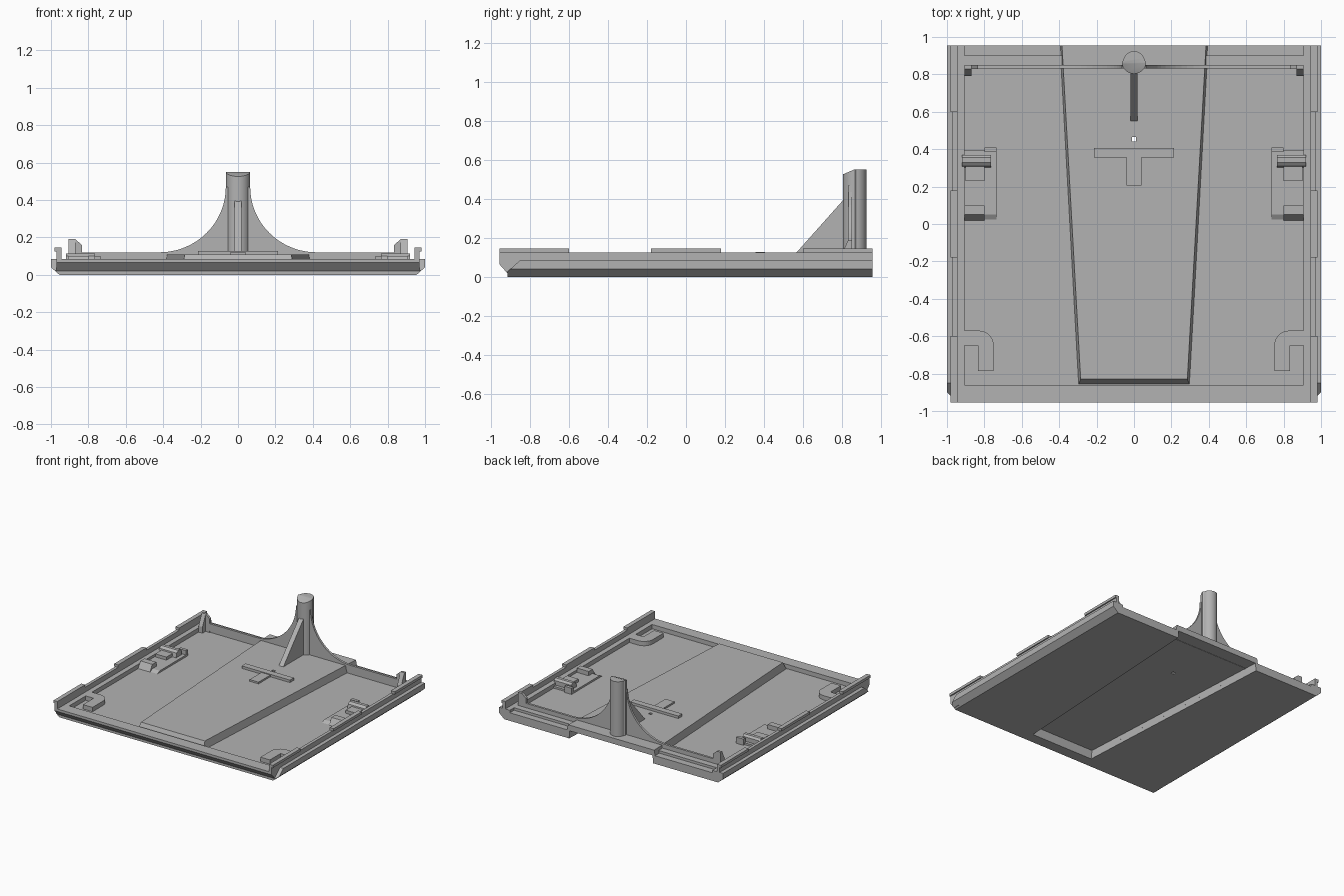
import bpy, bmesh, math
from mathutils import Vector

if "Cube" in bpy.data.objects:
    bpy.data.objects.remove(bpy.data.objects["Cube"])

grey = bpy.data.materials.new("warm_grey_plastic")
grey.diffuse_color = (0.45, 0.45, 0.45, 1)
grey.use_nodes = True
grey.node_tree.nodes["Principled BSDF"].inputs["Base Color"].default_value = grey.diffuse_color


def loft(name, a, b):
    """Solid between two matching rings of 3D points."""
    bm = bmesh.new()
    r1 = [bm.verts.new(p) for p in a]
    r2 = [bm.verts.new(p) for p in b]
    n = len(a)
    bm.faces.new(r1)
    bm.faces.new(r2[::-1])
    for i in range(n):
        bm.faces.new((r1[i], r2[i], r2[(i + 1) % n], r1[(i + 1) % n]))
    bmesh.ops.recalc_face_normals(bm, faces=bm.faces)
    me = bpy.data.meshes.new(name)
    bm.to_mesh(me)
    bm.free()
    me.materials.append(grey)
    ob = bpy.data.objects.new(name, me)
    bpy.context.collection.objects.link(ob)
    return ob


def prism(name, pts, axis, lo, hi):
    """Extrude a 2D outline along x, y or z."""
    place = {"x": lambda p, t: (t, p[0], p[1]),
             "y": lambda p, t: (p[0], t, p[1]),
             "z": lambda p, t: (p[0], p[1], t)}[axis]
    return loft(name, [place(p, lo) for p in pts], [place(p, hi) for p in pts])


def box(name, x0, x1, y0, y1, z0, z1):
    return prism(name, [(x0, y0), (x1, y0), (x1, y1), (x0, y1)], "z", z0, z1)


def carve(ob, cutter, op="DIFFERENCE"):
    m = ob.modifiers.new("cut", "BOOLEAN")
    m.object, m.operation, m.solver = cutter, op, "EXACT"
    bpy.context.view_layer.objects.active = ob
    bpy.ops.object.modifier_apply(modifier=m.name)


def discard(ob):
    bpy.data.objects.remove(ob, do_unlink=True)


# Tray body: floor and stepped side rails, trimmed by the side outline
half = [(.955, 0), (1, .04), (1, .085), (.97, .085), (.97, .125),
        (.945, .125), (.945, .085), (.905, .085), (.905, .05)]
section = half + [(-x, z) for x, z in reversed(half)]
body = prism("tray_body", section, "y", -1.2, 1.2)
trim = prism("trim", [(-.915, -.1), (-.915, .02), (-.955, .065), (-.955, .3),
                      (.955, .3), (.955, -.1)], "x", -1.3, 1.3)
carve(body, trim, "INTERSECT")
discard(trim)
for s in (-1, 1):
    slant = prism("slant", [(-1.1, -.1), (-.945, -.1), (-.945, 0), (-.85, .0851),
                            (-.85, .1), (-1.1, .1)], "x",
                  *sorted((s * .97, s * 1.1)))
    carve(body, slant)
    discard(slant)

# Front rim and stepped back ledge
prism("front_rim", [(-.915, .01), (-.915, .02), (-.955, .065), (-.955, .085),
                    (-.86, .085), (-.86, .01)], "x", -.968, .968)
ledge = prism("back_ledge", [(.835, .01), (.835, .085), (.9, .085), (.9, .065),
                             (.955, .065), (.955, .01)], "x", -.94, .94)

# Raised tapering channel, hollow underneath
def taper(d, y0, y1):
    return [(-.3 + d, y0), (.3 - d, y0), (.4 - d, y1), (-.4 + d, y1)]

channel = loft("raised_channel", [(x, y, .03) for x, y in taper(0, -.865, .955)],
               [(x, y, .108) for x, y in taper(.015, -.83, .955)])
recess = loft("recess", [(x, y, -.05) for x, y in taper(.015, -.84, 1.05)],
              [(x, y, .062) for x, y in taper(.025, -.81, 1.05)])
for part in (body, ledge, channel):
    carve(part, recess)
discard(recess)
pin = box("pin", -.012, .012, .44, .464, -.1, .3)
for part in (body, channel):
    carve(part, pin)
discard(pin)

# Back wall sweeping up to the column
arc = [(.42 - .355 * math.sin(t), .47 - .35 * math.cos(t))
       for t in (math.pi / 2 * i / 16 for i in range(17))]
side = [(.9, .06), (.9, .12)] + arc
prism("back_wall", side + [(-x, z) for x, z in reversed(side)], "y", .832, .85)

# Column: rounded post with a sloped front top edge
ring = []
for i in range(48):
    a = math.tau * i / 48
    r = .063 if math.sin(a) < 0 else .058
    ring.append((r * math.cos(a) if math.sin(a) > .1 else .065 * math.cos(a),
                 .866 + r * math.sin(a)))
column = prism("column", ring, "z", .062, .55)
slope = prism("slope", [(.79, .52), (.862, .551), (.862, .7), (.79, .7)], "x", -.2, .2)
carve(column, slope)
discard(slope)
bpy.ops.object.select_all(action="DESELECT")
column.select_set(True)
bpy.context.view_layer.objects.active = column
bpy.ops.object.shade_smooth_by_angle(angle=math.radians(30))
prism("column_gusset", [(.52, .08), (.55, .108), (.81, .4), (.85, .4), (.85, .08)],
      "x", -.02, .02)

# T-shaped rib on the channel
box("rib_bar", -.215, .215, .355, .405, .09, .128)
box("rib_stem", -.04, .04, .205, .36, .09, .122)

for s, tag in ((-1, "left"), (1, "right")):
    def sbox(name, x0, x1, *r):
        return box(tag + "_" + name, *sorted((s * x0, s * x1)), *r)

    def sprism(name, pts, x0, x1):
        return prism(tag + "_" + name, pts, "x", *sorted((s * x0, s * x1)))

    # Snap tabs on the side rails
    for i, (y0, y1) in enumerate(((-.955, -.6), (-.18, .18), (.6, .955))):
        sbox("snap_tab_%d" % i, .945, .98, y0, y1, .124, .145)

    # Back corner post with its brace
    prism(tag + "_corner_post", [(s * x, z) for x, z in (
        (.905, .04), (.905, .19), (.87, .19), (.835, .16), (.835, .04))],
        "y", .83, .85)
    sprism("corner_brace", [(.79, .04), (.79, .1), (.83, .19), (.835, .19), (.835, .04)],
           .87, .905)

    # Rounded angle bracket in the front corner
    bend = [(.83 - .08 * math.sin(t), -.65 + .08 * math.cos(t))
            for t in (math.pi / 2 * i / 8 for i in range(9))]
    outline = [(.91, -.57)] + bend + [(.75, -.785), (.835, -.785),
                                      (.835, -.65), (.91, -.65)]
    prism(tag + "_corner_bracket", [(s * x, y) for x, y in outline], "z", .04, .085)

    # Side latch: low pad, wedge stop and hook
    sbox("latch_pad", .735, .91, .05, .395, .04, .065)
    sprism("latch_wedge", [(.015, .045), (.05, .1), (.1, .1), (.1, .045)], .8, .905)
    sprism("latch_ramp", [(.015, .045), (.05, .0655), (.06, .045)], .735, .8)
    sprism("latch_hook", [(.3, .05), (.31, .1), (.33, .115), (.355, .115),
                          (.37, .1), (.37, .05)], .765, .92)
    sbox("latch_arm", .8, .9, .23, .31, .05, .09)
    sbox("latch_back", .735, .8, .385, .41, .04, .1)
